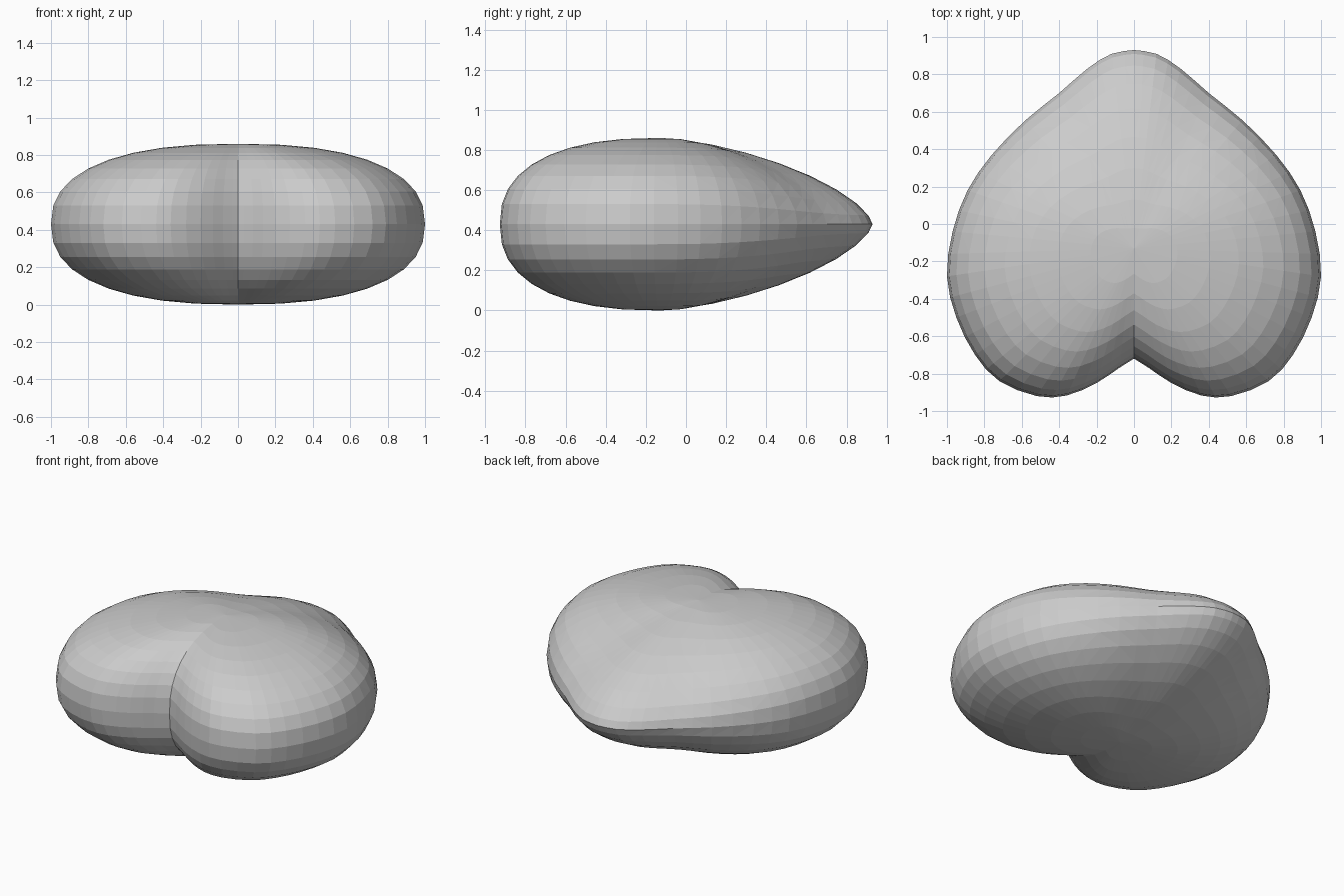
import bpy, bmesh, math
from mathutils import Vector

if "Cube" in bpy.data.objects:
    bpy.data.objects.remove(bpy.data.objects["Cube"])

# right half of the outline seen from above, notch to tip
HALF = [(0, -0.72), (0.08, -0.77), (0.2, -0.85), (0.36, -0.917), (0.52, -0.92),
        (0.72, -0.84), (0.85, -0.70), (0.95, -0.50), (1.0, -0.28), (0.97, -0.04),
        (0.89, 0.18), (0.76, 0.37), (0.58, 0.555), (0.40, 0.70), (0.25, 0.83),
        (0.12, 0.91), (0, 0.93)]
CENTRE = Vector((0, -0.13))
MID, HALF_THICK = 0.43, 0.43
RINGS = 9


def smooth(points):
    """Catmull-Rom: adds one midpoint per span."""
    pts = [Vector(p) for p in points]
    out = []
    for i in range(len(pts) - 1):
        a = pts[max(i - 1, 0)]
        b, c = pts[i], pts[i + 1]
        d = pts[min(i + 2, len(pts) - 1)]
        out += [b, (9 * (b + c) - a - d) / 16]
    return out + [pts[-1]]


right = smooth(HALF)
outline = right + [Vector((-p.x, p.y)) for p in reversed(right[1:-1])]

# puffed heart: concentric rings with a fuller edge at the lobes, leaner at the tip
bm = bmesh.new()
rows = []
for k in range(1, 2 * RINGS):
    a = math.pi * k / (2 * RINGS)
    s, c = math.sin(a), math.cos(a)
    row = []
    for p in outline:
        d = p - CENTRE
        toward_tip = max(0.0, d.normalized().y) ** 2
        power = 2.4 - 0.87 * toward_tip
        t = s ** (2 / power)
        h = math.copysign(abs(c) ** (2 / power), c)
        q = CENTRE + d * t
        row.append(bm.verts.new((q.x, q.y, MID + HALF_THICK * h)))
    rows.append(row)

top = bm.verts.new((CENTRE.x, CENTRE.y, MID + HALF_THICK))
bottom = bm.verts.new((CENTRE.x, CENTRE.y, MID - HALF_THICK))
n = len(outline)
for i in range(n):
    j = (i + 1) % n
    bm.faces.new((top, rows[0][i], rows[0][j]))
    bm.faces.new((bottom, rows[-1][j], rows[-1][i]))
    for r0, r1 in zip(rows, rows[1:]):
        bm.faces.new((r0[i], r1[i], r1[j], r0[j]))

bmesh.ops.triangulate(bm, faces=bm.faces[:])
bmesh.ops.recalc_face_normals(bm, faces=bm.faces[:])
mesh = bpy.data.meshes.new("heart")
bm.to_mesh(mesh)
bm.free()
heart = bpy.data.objects.new("heart", mesh)
bpy.context.collection.objects.link(heart)
